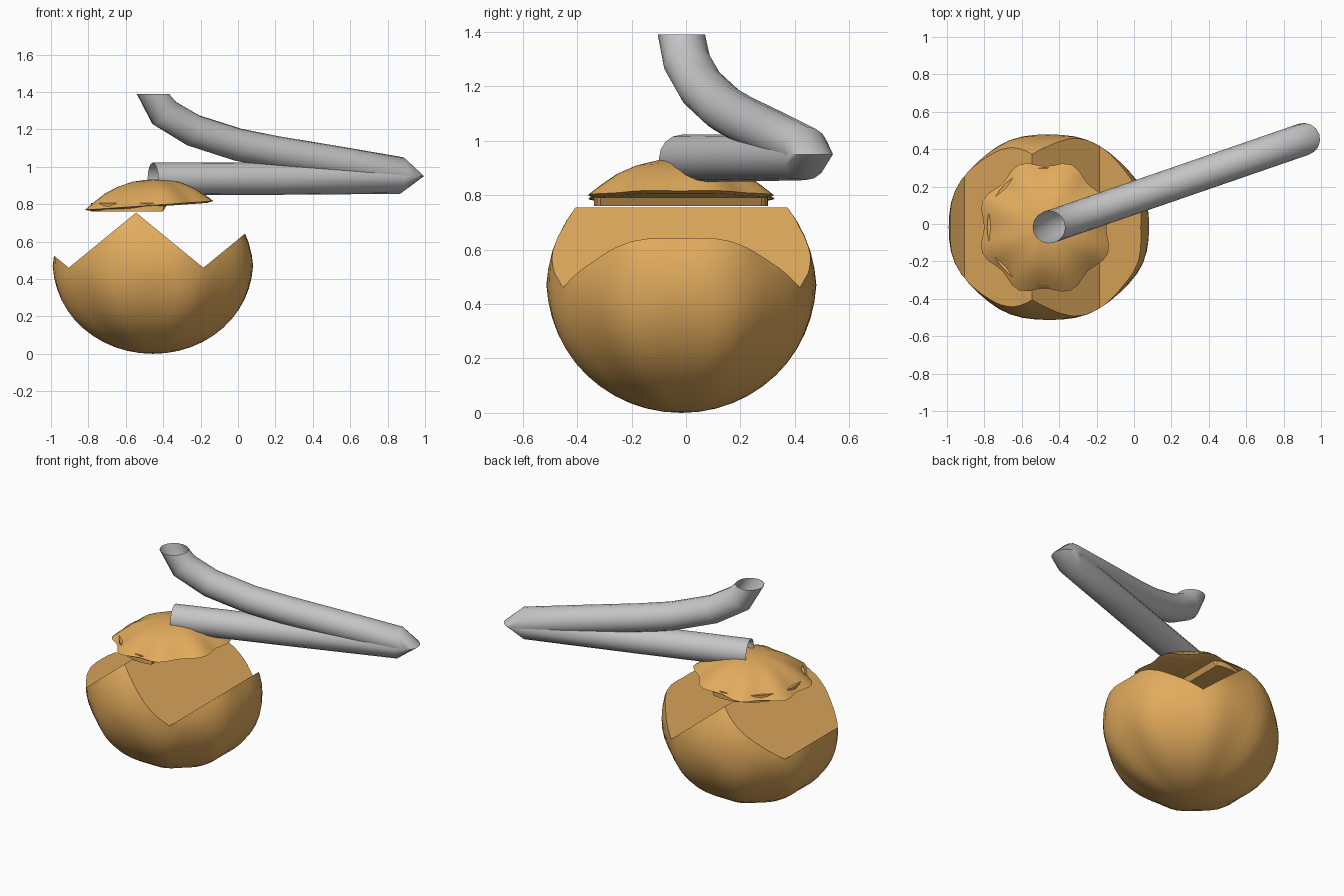
import bpy, bmesh, math
from mathutils import Vector

if "Cube" in bpy.data.objects:
    bpy.data.objects.remove(bpy.data.objects["Cube"])

CX, CY = -0.455, -0.017


def material(name, rgb):
    m = bpy.data.materials.new(name)
    m.diffuse_color = (*rgb, 1)
    m.use_nodes = True
    m.node_tree.nodes["Principled BSDF"].inputs["Base Color"].default_value = m.diffuse_color
    return m


ORANGE = material("warm_orange", (0.76, 0.41, 0.11))
GREY = material("light_grey", (0.56, 0.56, 0.56))


def make(name, bm, mat, angle=40):
    bmesh.ops.recalc_face_normals(bm, faces=bm.faces)
    me = bpy.data.meshes.new(name)
    bm.to_mesh(me)
    bm.free()
    ob = bpy.data.objects.new(name, me)
    bpy.context.collection.objects.link(ob)
    me.materials.append(mat)
    bpy.ops.object.select_all(action='DESELECT')
    ob.select_set(True)
    bpy.context.view_layer.objects.active = ob
    if angle:
        bpy.ops.object.shade_smooth_by_angle(angle=math.radians(angle))
    return ob


def loft(bm, rings, close=False):
    """Bridge rings of points; optionally cap both ends."""
    vs = [[bm.verts.new(p) for p in r] for r in rings]
    n = len(vs[0])
    for a, b in zip(vs, vs[1:]):
        for i in range(n):
            bm.faces.new((a[i], a[(i + 1) % n], b[(i + 1) % n], b[i]))
    if close:
        bm.faces.new(vs[0])
        bm.faces.new(vs[-1])


def prism(bm, pts, y0, y1):
    """Extrude an x-z polygon along y."""
    loft(bm, [[(x, y, z) for x, z in pts] for y in (y0, y1)], True)


def lobes(angle):
    return math.cos(8 * (angle - math.radians(22)))


# Lobed body: squashed sphere with ribs fading at the poles
bm = bmesh.new()
bmesh.ops.create_uvsphere(bm, u_segments=48, v_segments=24, radius=1)
for v in bm.verts:
    ang = math.atan2(v.co.y, v.co.x)
    flat = math.hypot(v.co.x, v.co.y)
    k = 1 + (0.008 + 0.045 * abs(v.co.z)) * flat * lobes(ang)
    v.co = (CX + 0.54 * v.co.x * k, CY + 0.50 * v.co.y * k, 0.47 + 0.47 * v.co.z)
body = make("body", bm, ORANGE, None)

# Zigzag opening cut through the body
bm = bmesh.new()
prism(bm, [(-1.265, 0.755), (-0.905, 0.46), (-0.545, 0.755), (-0.185, 0.46),
           (0.175, 0.755), (0.175, 1.5), (-1.265, 1.5)], -1, 1)
cutter = make("zigzag_cutter", bm, ORANGE, None)
cutter.hide_render = True
bpy.context.view_layer.objects.active = body
mod = body.modifiers.new("cut", 'BOOLEAN')
mod.operation = 'DIFFERENCE'
mod.solver = 'EXACT'
mod.object = cutter
bpy.ops.object.modifier_apply(modifier="cut")
bpy.data.objects.remove(cutter)
bpy.ops.object.select_all(action='DESELECT')
body.select_set(True)
bpy.ops.object.shade_smooth_by_angle(angle=math.radians(35))

# Lid: shallow lobed dome, tilted slightly, closed underneath
SEG = 48
LX, LY = -0.475, -0.018


def lid_ring(r, z):
    ring = []
    for i in range(SEG):
        a = 2 * math.pi * i / SEG
        rr = r * (1 + 0.055 * r / 0.345 * lobes(a))
        x = rr * math.cos(a)
        ring.append((LX + x, LY + rr * math.sin(a), z + 0.07 * x))
    return ring


bm = bmesh.new()
loft(bm, [lid_ring(r, z) for r, z in ((0.31, 0.785), (0.345, 0.793), (0.30, 0.83),
          (0.24, 0.873), (0.17, 0.905), (0.09, 0.926), (0.02, 0.931))], True)
make("lid", bm, ORANGE)

# Plug under the lid, cut off straight on its right side
bm = bmesh.new()
plug = []
for z in (0.76, 0.805):
    ring = []
    for i in range(SEG):
        a = 2 * math.pi * i / SEG
        ring.append((min(LX + 0.31 * math.cos(a), -0.375 - (0.805 - z) * 0.6),
                     LY + 0.32 * math.sin(a), z))
    plug.append(ring)
loft(bm, plug, True)
make("lid_plug", bm, ORANGE, 30)

# Folded stem tube: straight out, sharp fold, then curving back and up
TILT = Vector((0.945, 0.326, 0))
SIDE = Vector((-0.326, 0.945, 0))
path = [(-0.455, 0.935), (0.2, 0.937), (0.865, 0.942), (0.908, 0.95),
        (0.87, 0.965), (0.55, 1.02), (0.2, 1.078), (0.0, 1.118),
        (-0.24, 1.195), (-0.395, 1.288), (-0.455, 1.39)]
FOLD = 3
pts = [Vector((x, CY + (x - CX) * 0.345, z)) for x, z in path]
up = Vector((0, 0, 1))
rings = []
for i, p in enumerate(pts):
    if i in (FOLD, len(pts) - 1):
        t = up
    elif i < FOLD:
        t = TILT.normalized()
    elif i == FOLD + 1:
        t = (pts[i + 1] - p).normalized()
    else:
        t = ((p - pts[i - 1]).normalized() + (pts[i + 1] - p).normalized()).normalized()
    across = t.cross(SIDE)
    rings.append([p + 0.087 * (math.cos(a) * SIDE + math.sin(a) * across)
                  for a in (2 * math.pi * k / 16 for k in range(16))])
bm = bmesh.new()
loft(bm, rings)
make("stem_tube", bm, GREY, 60)
